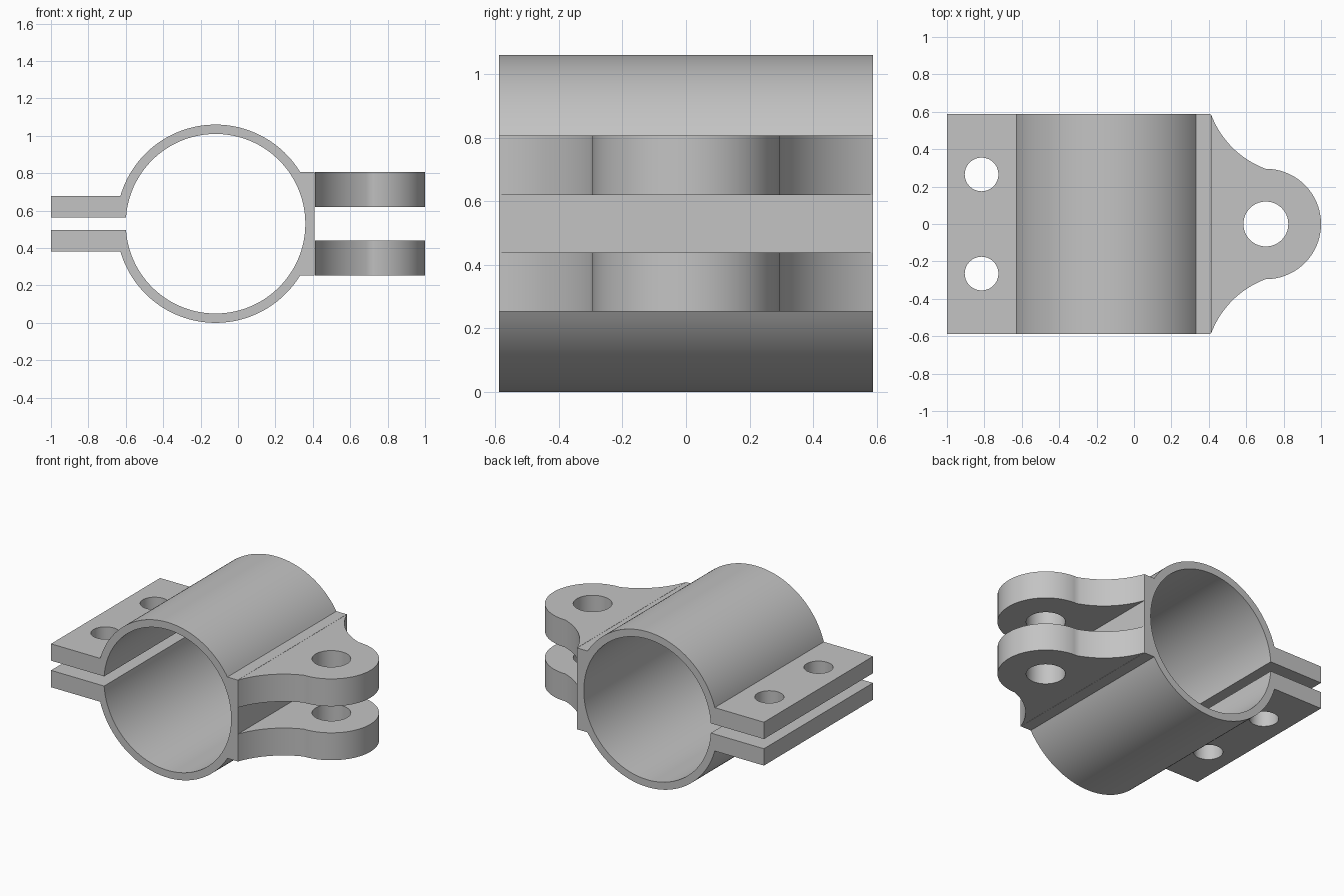
import bpy, bmesh
from math import sin, cos, asin, atan2, pi, radians

cube = bpy.data.objects.get("Cube")
if cube:
    bpy.data.objects.remove(cube, do_unlink=True)

steel = bpy.data.materials.new("plain grey")
steel.use_nodes = True
grey = (0.55, 0.55, 0.55, 1)
steel.diffuse_color = grey
steel.node_tree.nodes["Principled BSDF"].inputs["Base Color"].default_value = grey

HALF = 0.588            # half width along y
CX, CZ = -0.12, 0.53    # ring axis
R_OUT, R_IN = 0.53, 0.48


def arc(cx, cy, r, a0, a1, n):
    return [(cx + r * cos(a0 + (a1 - a0) * i / n),
             cy + r * sin(a0 + (a1 - a0) * i / n)) for i in range(n + 1)]


def circle(cx, cy, r, n=64):
    return arc(cx, cy, r, 0, 2 * pi, n)[:-1]


def plate(name, loops, thickness, location, upright=False):
    """Extrude a flat outline; any further loops are holes."""
    curve = bpy.data.curves.new(name, 'CURVE')
    curve.dimensions = '2D'
    curve.fill_mode = 'BOTH'
    curve.extrude = thickness / 2
    for loop in loops:
        spline = curve.splines.new('POLY')
        spline.points.add(len(loop) - 1)
        for point, (x, y) in zip(spline.points, loop):
            point.co = (x, y, 0, 1)
        spline.use_cyclic_u = True
    obj = bpy.data.objects.new(name, curve)
    bpy.context.collection.objects.link(obj)
    obj.location = location
    if upright:
        obj.rotation_euler.x = radians(90)
    bpy.ops.object.select_all(action='DESELECT')
    obj.select_set(True)
    bpy.context.view_layer.objects.active = obj
    bpy.ops.object.convert(target='MESH')
    obj = bpy.context.object
    # Weld the caps to the walls
    bm = bmesh.new()
    bm.from_mesh(obj.data)
    bmesh.ops.remove_doubles(bm, verts=bm.verts, dist=0.0001)
    bmesh.ops.recalc_face_normals(bm, faces=bm.faces)
    bm.to_mesh(obj.data)
    bm.free()
    obj.data.materials.clear()
    obj.data.materials.append(steel)
    bpy.ops.object.shade_smooth_by_angle(angle=radians(25))
    return obj


# Split ring with the solid hinge block on its left side
block_half, block_x, slit = 0.2775, 0.41, 0.033
a = asin(block_half / R_OUT)
outer_end = pi - asin(slit / R_OUT)
inner_end = pi - asin(slit / R_IN)
profile = ([(block_x - CX, -block_half), (block_x - CX, block_half)]
           + arc(0, 0, R_OUT, a, outer_end, 60)
           + arc(0, 0, R_IN, inner_end, -inner_end, 120)
           + arc(0, 0, R_OUT, -outer_end, -a, 60))
plate("clamp_ring", [profile], 2 * HALF, (CX, 0, CZ), upright=True)

# Bolt flanges, each with two holes
flange = [(-1, -HALF), (-0.61, -HALF), (-0.61, HALF), (-1, HALF)]
bolt_holes = [circle(-0.815, y, 0.09) for y in (-0.265, 0.265)]

# Rounded lug outline: concave shoulder, round nose, mirrored shoulder
px, nose = 0.705, 0.295
fx, fy, fr = 0.876, 0.759, 0.495
start = atan2(HALF - fy, block_x - fx) + 2 * pi
end = atan2(nose - fy, px - fx) + 2 * pi
shoulder = arc(fx, fy, fr, start, end, 20)
lug = (shoulder + arc(px, 0, nose, pi / 2, -pi / 2, 48)[1:-1]
       + [(x, -y) for x, y in reversed(shoulder)])
pin_hole = circle(px, 0, 0.12)

for side, s in (("upper", 1), ("lower", -1)):
    plate(side + "_flange", [flange] + bolt_holes, 0.115, (0, 0, CZ + s * 0.0905))
    plate(side + "_lug", [lug, pin_hole], 0.187, (0, 0, CZ + s * 0.184))
